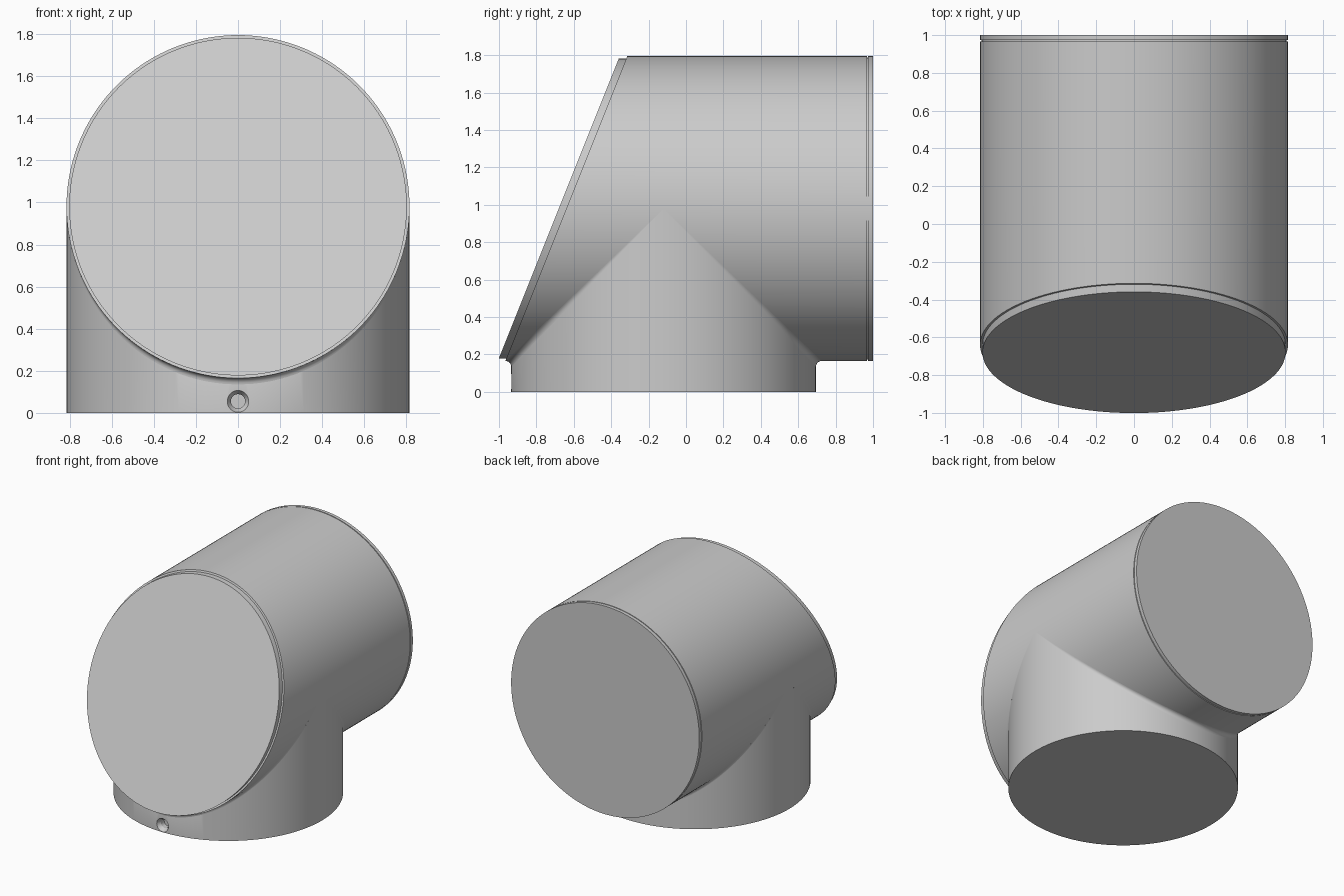
import bpy, bmesh
from math import sin, cos, pi, radians
from mathutils import Vector, Matrix

if "Cube" in bpy.data.objects:
    bpy.data.objects.remove(bpy.data.objects["Cube"])

R = 0.815            # radius of both pipes
YC, ZC = -0.12, 0.98  # axis of the foot, axis of the barrel
FILLET = 0.03
SLANT = Vector((0, -1, 0.4)).normalized()  # normal of the slanted front

grey = bpy.data.materials.new("plain grey")
grey.use_nodes = True
colour = (0.6, 0.6, 0.6, 1)
grey.diffuse_color = colour
grey.node_tree.nodes["Principled BSDF"].inputs["Base Color"].default_value = colour


def finish(bm, name):
    bmesh.ops.recalc_face_normals(bm, faces=bm.faces)
    mesh = bpy.data.meshes.new(name)
    bm.to_mesh(mesh)
    bm.free()
    mesh.materials.append(grey)
    obj = bpy.data.objects.new(name, mesh)
    bpy.context.collection.objects.link(obj)
    return obj


def smooth(obj):
    bpy.ops.object.select_all(action='DESELECT')
    obj.select_set(True)
    bpy.context.view_layer.objects.active = obj
    bpy.ops.object.shade_smooth_by_angle(angle=radians(30))


def rod(start, end, r1, r2=None, segments=160):
    """Cylinder or cone between two points."""
    start, end = Vector(start), Vector(end)
    axis = end - start
    turn = axis.to_track_quat('Z', 'Y').to_matrix().to_4x4()
    bm = bmesh.new()
    bmesh.ops.create_cone(bm, cap_ends=True, segments=segments, radius1=r1,
                          radius2=r1 if r2 is None else r2, depth=axis.length,
                          matrix=Matrix.Translation((start + end) / 2) @ turn)
    return bm


def slice_off(bm, y, normal):
    """Cut along a slanted plane crossing z = 0.18 at y, and close the cut."""
    cut = bmesh.ops.bisect_plane(bm, geom=bm.verts[:] + bm.edges[:] + bm.faces[:],
                                 plane_co=(0, y, 0.18), plane_no=normal, clear_outer=True)
    edges = [e for e in cut["geom_cut"] if isinstance(e, bmesh.types.BMEdge)]
    bmesh.ops.contextual_create(bm, geom=edges)


# Barrel with its slanted front end
bm = rod((0, -1.3, ZC), (0, 0.967, ZC), R)
slice_off(bm, -0.96, SLANT)
smooth(finish(bm, "barrel"))

# Front cover, slightly narrower than the barrel
bm = rod((0, -1.3, ZC), (0, 0.5, ZC), 0.802)
slice_off(bm, -1.0, SLANT)
slice_off(bm, -0.95, -SLANT)
smooth(finish(bm, "front_cover"))

# Back cover with a fine groove before it
smooth(finish(rod((0, 0.95, ZC), (0, 0.98, ZC), R - 0.008), "back_groove"))
smooth(finish(rod((0, 0.974, ZC), (0, 1.0, ZC), R), "back_cover"))

# Foot pipe, trimmed by the slanted front, with a countersunk screw hole
bm = rod((0, YC, 0), (0, YC, ZC), R)
slice_off(bm, -0.94, SLANT)
foot = finish(bm, "foot")
front = YC - R
holes = [((0, front - 0.01, 0.055), (0, front + 0.03, 0.055), 0.058, 0.034),
         ((0, front - 0.02, 0.055), (0, front + 0.07, 0.055), 0.034, 0.034)]
for i, (a, b, r1, r2) in enumerate(holes):
    cutter = finish(rod(a, b, r1, r2, 32), "hole_cutter_%d" % i)
    cutter.hide_render = True
    mod = foot.modifiers.new("hole", 'BOOLEAN')
    mod.operation = 'DIFFERENCE'
    mod.solver = 'EXACT'
    mod.object = cutter
    bpy.context.view_layer.objects.active = foot
    bpy.ops.object.modifier_apply(modifier=mod.name)
    bpy.data.objects.remove(cutter)
smooth(foot)

# Rounded fillets where the foot meets the barrel
STEPS, ARC = 96, 6
for side, name in ((-1, "front_fillet"), (1, "back_fillet")):
    bm = bmesh.new()
    rings = []
    for i in range(STEPS + 1):
        t = 0.03 + (pi - 0.06) * i / STEPS
        s, c = sin(t), cos(t)
        big = R + FILLET
        centre = Vector((big * c, YC + side * big * s, ZC - big * s))
        to_barrel = Vector((-c, 0, s))
        to_foot = Vector((-c, -side * s, 0))
        turn = to_barrel.rotation_difference(to_foot)
        ring = []
        for k in range(ARC + 1):
            d = to_barrel.copy()
            d.rotate(turn.to_matrix().to_quaternion().slerp(
                Matrix.Identity(3).to_quaternion(), 1 - k / ARC))
            ring.append(bm.verts.new(centre + d * FILLET))
        inner = R - 0.01
        ring.append(bm.verts.new((inner * c, YC + side * inner * s, ZC - inner * s)))
        rings.append(ring)
    count = ARC + 2
    for a, b in zip(rings, rings[1:]):
        for k in range(count):
            n = (k + 1) % count
            bm.faces.new((a[k], a[n], b[n], b[k]))
    bm.faces.new(rings[0])
    bm.faces.new(rings[-1])
    smooth(finish(bm, name))
